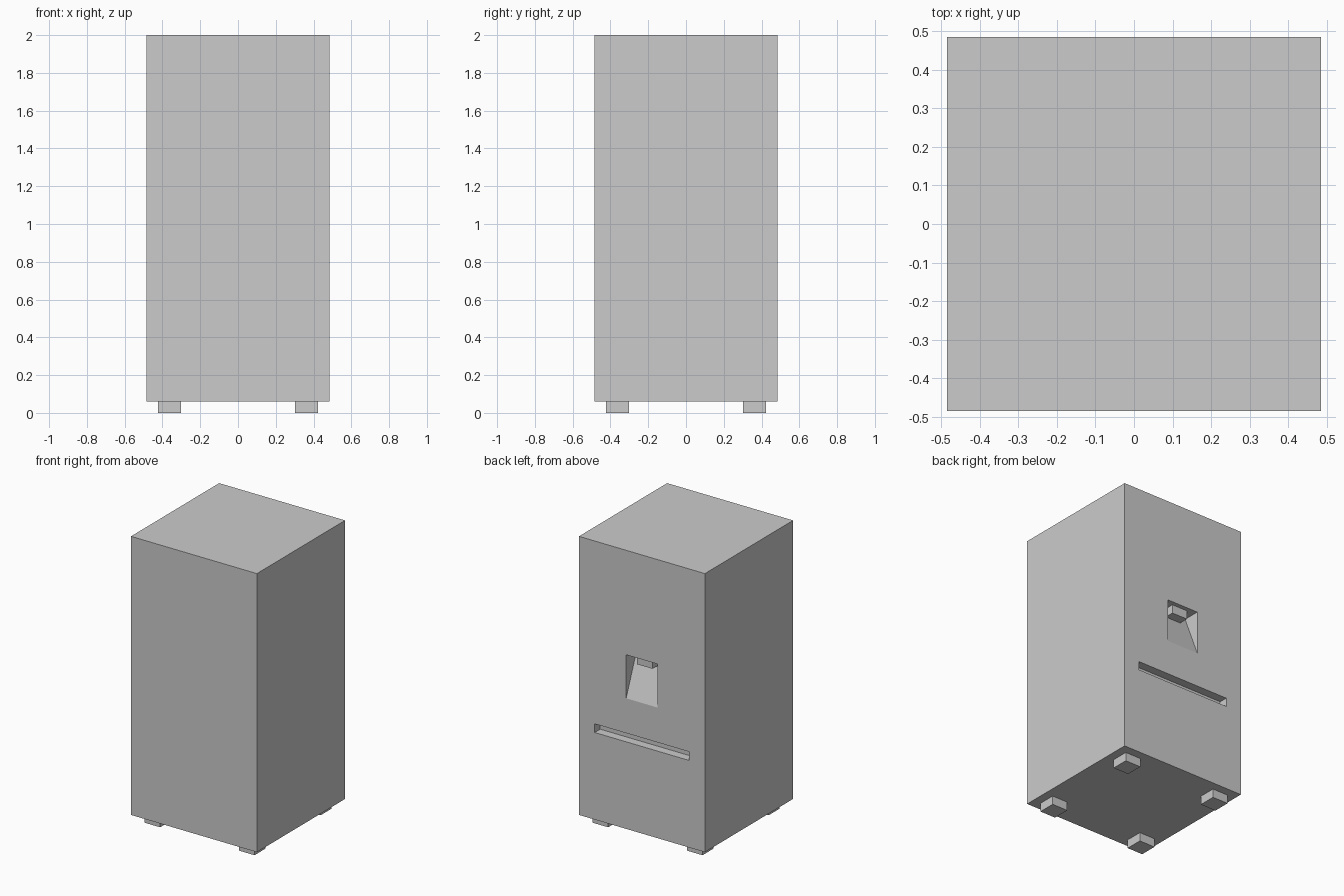
import bpy, bmesh

if "Cube" in bpy.data.objects:
    bpy.data.objects.remove(bpy.data.objects["Cube"])

P = 2 / 33            # modelling unit: the whole model is 33 units tall
BACK = 8 * P          # y of the back face


def prism(name, half_x, profile):
    """Extrude a (y, z) profile symmetrically along x."""
    bm = bmesh.new()
    face = bm.faces.new([bm.verts.new((-half_x, y, z)) for y, z in profile])
    ext = bmesh.ops.extrude_face_region(bm, geom=[face])
    verts = [v for v in ext["geom"] if isinstance(v, bmesh.types.BMVert)]
    bmesh.ops.translate(bm, verts=verts, vec=(2 * half_x, 0, 0))
    bmesh.ops.recalc_face_normals(bm, faces=bm.faces)
    mesh = bpy.data.meshes.new(name)
    bm.to_mesh(mesh)
    bm.free()
    obj = bpy.data.objects.new(name, mesh)
    bpy.context.collection.objects.link(obj)
    return obj


def box(name, half_x, y0, y1, z0, z1):
    return prism(name, half_x, [(y0, z0), (y1, z0), (y1, z1), (y0, z1)])


def carve(target, cutter):
    mod = target.modifiers.new(cutter.name, "BOOLEAN")
    mod.operation = "DIFFERENCE"
    mod.solver = "EXACT"
    mod.object = cutter
    bpy.context.view_layer.objects.active = target
    bpy.ops.object.modifier_apply(modifier=mod.name)
    bpy.data.objects.remove(cutter, do_unlink=True)


# Cabinet body
body = box("cabinet_body", 8 * P, -BACK, BACK, P, 33 * P)

# Dispenser recess with a sloping rear wall that runs out to the face
carve(body, prism("recess_cutter", 2 * P, [
    (BACK - 2 * P, 21 * P), (BACK + P, 21 * P), (BACK + P, 13.5 * P)]))

# Long handle slot
carve(body, box("slot_cutter", 6 * P, BACK - P, BACK + P, 11 * P, 12 * P))

# Nozzle block hanging from the recess ceiling
prism("dispenser_nozzle", P, [
    (BACK - 0.5 * P, 20 * P), (BACK - 0.5 * P, 21 * P),
    (BACK - 2 * P, 21 * P), (BACK - 1.6 * P, 20 * P)])

# Four square feet
for side, sx in (("left", -1), ("right", 1)):
    for end, sy in (("front", -1), ("back", 1)):
        foot = box(f"{end}_{side}_foot", P, -P, P, 0, P)
        foot.location = (sx * 6 * P, sy * 6 * P, 0)
